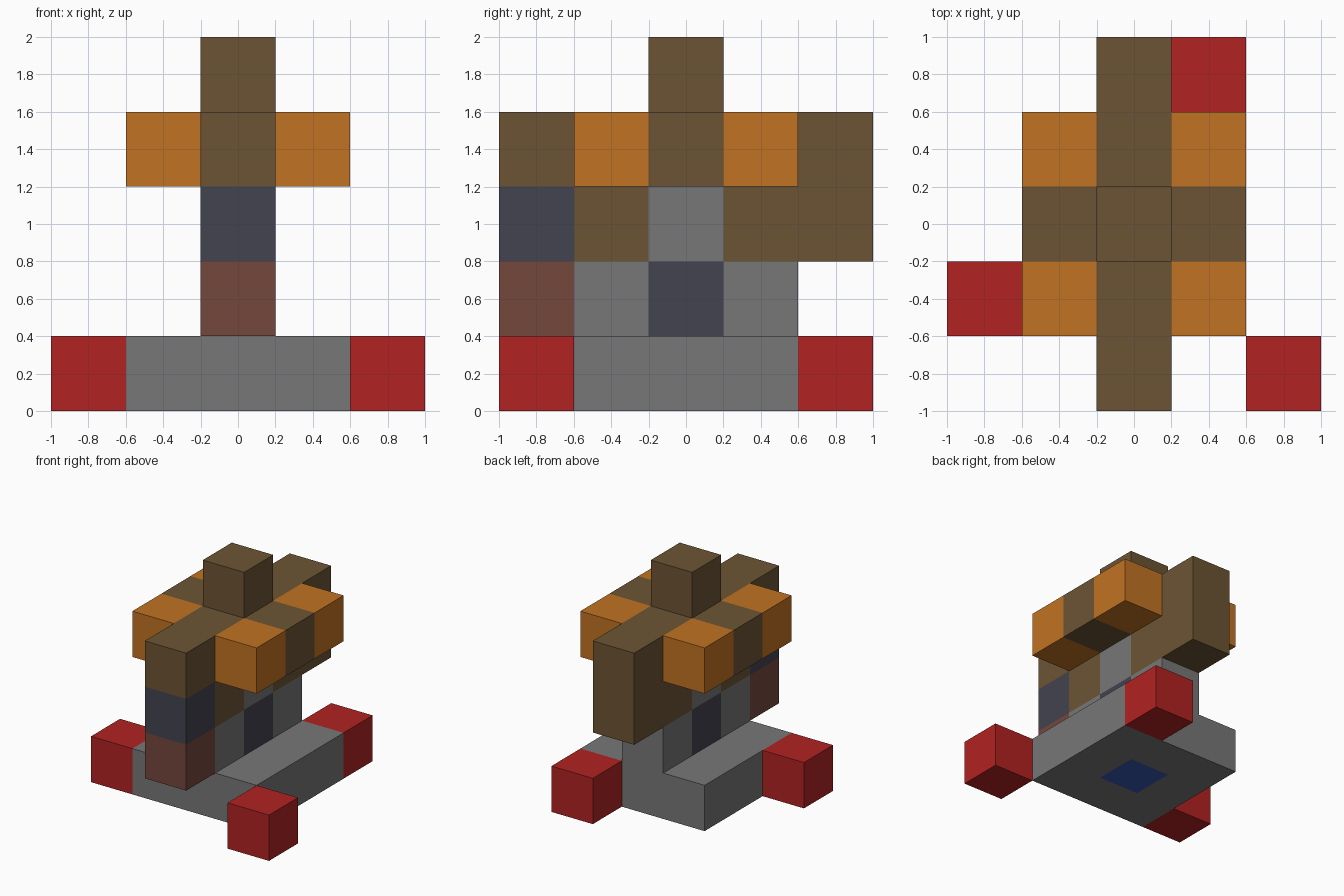
import bpy
import bmesh

cube = bpy.data.objects.get("Cube")
if cube:
    bpy.data.objects.remove(cube, do_unlink=True)

U = 0.4  # edge length of one block


def linear(c):
    c /= 255
    return c / 12.92 if c <= 0.04045 else ((c + 0.055) / 1.055) ** 2.4


def material(name, *rgb):
    colour = (*[linear(c) for c in rgb], 1)
    mat = bpy.data.materials.new(name)
    mat.use_nodes = True
    mat.diffuse_color = colour
    shader = next(n for n in mat.node_tree.nodes if n.type == 'BSDF_PRINCIPLED')
    shader.inputs["Base Color"].default_value = colour
    return mat


RED = material("red", 178, 34, 34)
ORANGE = material("orange", 193, 115, 35)
BROWN = material("brown", 108, 84, 52)
GREY = material("grey", 119, 119, 119)
NAVY = material("dark slate", 67, 67, 80)
RUST = material("rust brown", 117, 71, 60)
BLUE = material("blue", 54, 89, 176)


def block(name, mat, cell, size=(1, 1, 1)):
    """Box whose lowest corner block sits at the given grid cell."""
    bm = bmesh.new()
    bmesh.ops.create_cube(bm, size=1)
    for v in bm.verts:
        for a in range(3):
            base = cell[a] - (0.5 if a < 2 else 0)
            v.co[a] = (base + (v.co[a] + 0.5) * size[a]) * U
    mesh = bpy.data.meshes.new(name)
    bm.to_mesh(mesh)
    bm.free()
    mesh.materials.append(mat)
    obj = bpy.data.objects.new(name, mesh)
    bpy.context.collection.objects.link(obj)
    return obj


# Square base: a ring of grey around one blue block
block("base_front", GREY, (-1, -1, 0), (3, 1, 1))
block("base_back", GREY, (-1, 1, 0), (3, 1, 1))
for side, x in (("right", -1), ("left", 1)):
    block("base_" + side, GREY, (x, 0, 0))
block("base_core", BLUE, (0, 0, 0))

# Loose red blocks around the base
for i, (x, y) in enumerate([(-2, -1), (2, -2), (1, 2)], 1):
    block(f"red_block_{i}", RED, (x, y, 0))

# Wall standing along the middle of the base
block("wall_core", NAVY, (0, 0, 1))
block("wall_upper_core", GREY, (0, 0, 2))
for end, y in (("front", -1), ("back", 1)):
    block("wall_lower_" + end, GREY, (0, y, 1))
    block("wall_upper_" + end, BROWN, (0, y, 2))

# Hanging columns at the front and back
block("front_column_lower", RUST, (0, -2, 1))
block("front_column_middle", NAVY, (0, -2, 2))
block("back_column", BROWN, (0, 2, 2))

# Cross-shaped roof with orange corners and a top block
block("roof_beam", BROWN, (0, -2, 3), (1, 5, 1))
for side, x in (("right", -1), ("left", 1)):
    block("roof_arm_" + side, BROWN, (x, 0, 3))
    for end, y in (("front", -1), ("back", 1)):
        block(f"roof_corner_{end}_{side}", ORANGE, (x, y, 3))
block("top_block", BROWN, (0, 0, 4))
